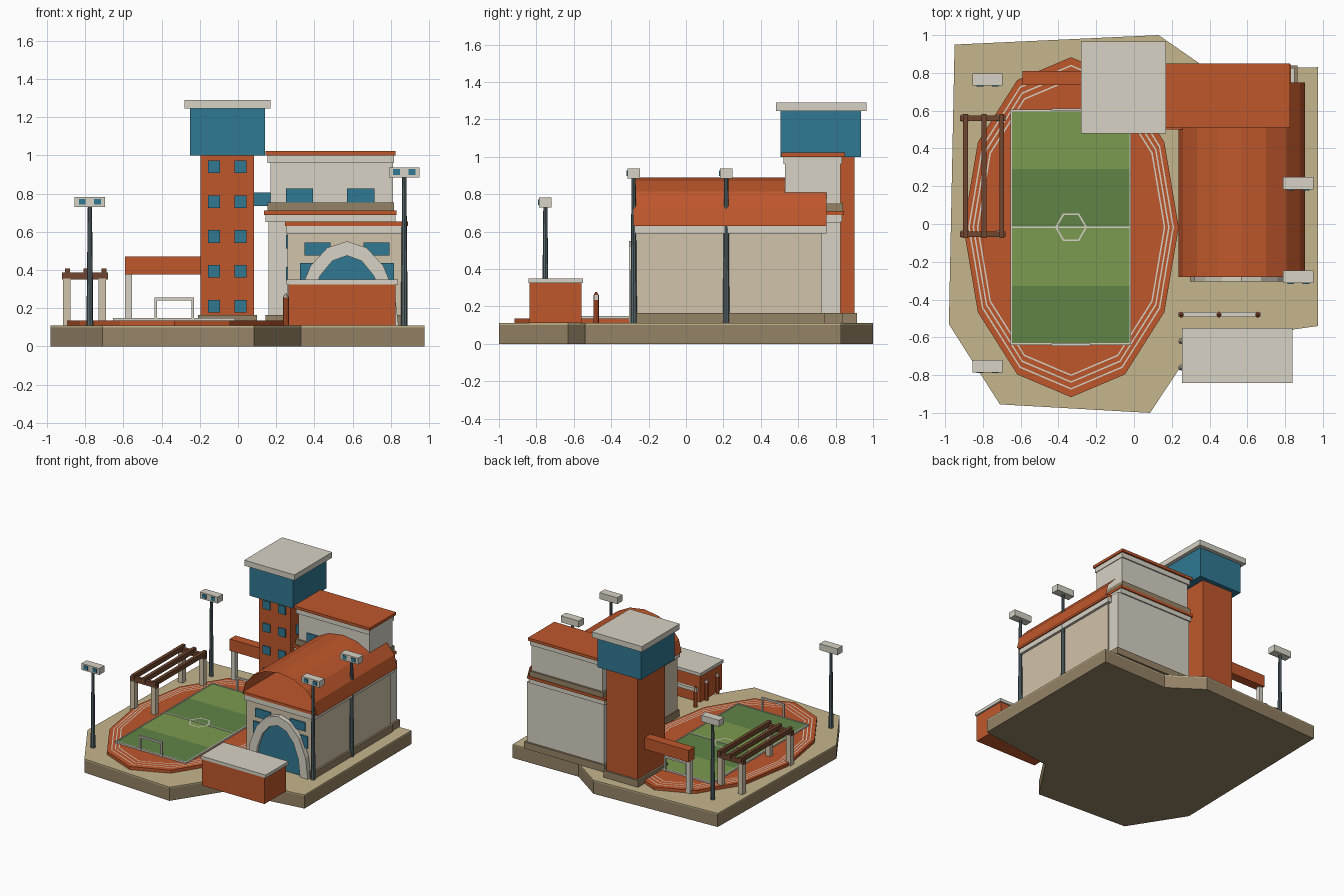
import bpy, math

if "Cube" in bpy.data.objects:
    bpy.data.objects.remove(bpy.data.objects["Cube"])

def mat(name, r, g, b):
    m = bpy.data.materials.new(name)
    m.diffuse_color = [(c / 255) ** 2.2 for c in (r, g, b)] + [1]
    m.use_nodes = True
    m.node_tree.nodes["Principled BSDF"].inputs["Base Color"].default_value = m.diffuse_color
    return m

RED = mat("brick_red", 190, 88, 48)
BLUE = mat("glass_blue", 52, 120, 145)
PALE = mat("pale_stone", 214, 209, 195)
TAN = mat("tan_wall", 208, 194, 168)
SAND = mat("sand", 196, 180, 140)
BROWN = mat("plinth_brown", 148, 130, 102)
WOOD = mat("wood", 112, 72, 50)
STEEL = mat("steel", 88, 104, 108)
LAWN = [mat("lawn_light", 122, 152, 80), mat("lawn_dark", 96, 130, 72)]

def mesh(name, verts, faces, m):
    me = bpy.data.meshes.new(name)
    me.from_pydata(verts, [], faces)
    me.materials.append(m)
    ob = bpy.data.objects.new(name, me)
    bpy.context.collection.objects.link(ob)
    return ob

def box(name, x0, x1, y0, y1, z0, z1, m):
    return prism(name, [(x0, y0), (x1, y0), (x1, y1), (x0, y1)], z0, z1, m)

def prism(name, pts, z0, z1, m, top=None):
    # extrude an anticlockwise outline upward; optional different top outline
    n = len(pts)
    v = [(x, y, z0) for x, y in pts] + [(x, y, z1) for x, y in (top or pts)]
    f = [tuple(range(n))[::-1], tuple(range(n, 2 * n))]
    f += [(i, (i + 1) % n, n + (i + 1) % n, n + i) for i in range(n)]
    return mesh(name, v, f, m)

def ellipse(cx, cy, rx, ry, n):
    return [(cx + rx * math.cos(2 * math.pi * i / n), cy + ry * math.sin(2 * math.pi * i / n)) for i in range(n)]

def post(name, x, y, z0, z1, r0, r1, m, n=8):
    return prism(name, ellipse(x, y, r0, r0, n), z0, z1, m, ellipse(x, y, r1, r1, n))

def ring(name, cx, cy, rx, ry, w, z, n, m):
    v = [(x, y, z) for x, y in ellipse(cx, cy, rx, ry, n) + ellipse(cx, cy, rx - w, ry - w, n)]
    return mesh(name, v, [(i, (i + 1) % n, n + (i + 1) % n, n + i) for i in range(n)], m)

# Ground slab
ground = [(-.98, -.53), (-.71, -.955), (.085, -1), (.33, -.63), (.975, -.54),
          (.975, .83), (.39, .82), (.13, 1), (-.95, .95)]
prism("ground_slab", ground, 0, .1, BROWN)
prism("ground_top", ground, .1, .11, SAND)

# Running track with lane lines
CX, CY = -.333, -.017
prism("track", ellipse(CX, CY, .57, .9, 12), .11, .135, RED)
for i, s in enumerate((.955, .915, .875)):
    ring(f"lane_line_{i}", CX, CY, .57 * s, .9 * s, .008, .137, 12, PALE)

# Pitch with mown bands and markings
for i in range(4):
    y1 = .6 - i * .309
    box(f"pitch_band_{i}", -.65, -.02, y1 - .309, y1, .12, .145, LAWN[i % 2])
for i, y in enumerate((-.636, CY, .6)):
    box(f"pitch_line_{i}", -.655, -.015, y - .005, y + .005, .135, .148, PALE)
for i, x in enumerate((-.65, -.02)):
    box(f"side_line_{i}", x - .005, x + .005, -.636, .6, .135, .148, PALE)
ring("centre_ring", CX, CY, .085, .085, .01, .148, 6, PALE)

# Goals
for y in (-.64, .605):
    for x in (-.43, -.237):
        box("goal_post", x - .007, x + .007, y - .007, y + .007, .13, .255, PALE)
    box("goal_bar", -.437, -.23, y - .007, y + .007, .241, .255, PALE)

# Pergola
for y in (-.055, .56):
    for x in (-.895, -.71):
        box("pergola_post", x - .02, x + .02, y - .02, y + .02, .11, .355, TAN)
    box("pergola_cross_beam", -.92, -.68, y - .014, y + .014, .35, .388, WOOD)
for x in (-.892, -.795, -.7):
    box("pergola_long_beam", x - .013, x + .013, -.075, .582, .37, .408, WOOD)

# Floodlights
for x, y, h in ((-.775, -.752, .73), (-.775, .765, .73), (.87, -.28, .885), (.87, .215, .885)):
    post("floodlight_pole", x, y, .11, h, .018, .011, STEEL)
    box("floodlight_head", x - .08, x + .08, y - .033, y + .033, h, h + .052, PALE)
    for dx in (-.04, .04):
        box("floodlight_lamp", x + dx - .018, x + dx + .018, y - .038, y - .03, h + .012, h + .042, BLUE)

# Tower
box("tower_plinth", -.21, .1, .53, .915, .11, .165, BROWN)
box("tower_shaft", -.195, .085, .55, .9, .11, 1.0, RED)
box("tower_cabin", -.25, .14, .505, .935, 1.0, 1.245, BLUE)
box("tower_roof", -.28, .17, .48, .965, 1.245, 1.29, PALE)
for z in (.21, .393, .575, .757, .94):
    for x in (-.125, .013):
        box("tower_window", x - .032, x + .032, .54, .555, z - .033, z + .033, BLUE)
box("link_bridge", .08, .18, .62, .75, .735, .805, BLUE)

# Covered walkway beside the tower
box("walkway_canopy", -.59, -.19, .735, .81, .375, .47, RED)
box("walkway_post", -.59, -.555, .755, .79, .11, .38, PALE)

# Rear block: stacked storeys and cornices
for name, x0, x1, y0, y1, z0, z1, m in (
        ("rear_plinth", .145, .865, .51, .84, .11, .165, BROWN),
        ("rear_lower_storey", .16, .85, .525, .825, .165, .65, PALE),
        ("rear_lower_cornice", .145, .825, .51, .835, .65, .688, PALE),
        ("rear_lower_roof", .135, .83, .5, .845, .688, .71, RED),
        ("rear_band", .155, .815, .515, .84, .71, .752, BROWN),
        ("rear_upper_storey", .17, .81, .53, .825, .752, .96, PALE),
        ("rear_upper_cornice", .155, .815, .52, .835, .96, 1.0, PALE),
        ("rear_upper_roof", .145, .825, .51, .85, 1.0, 1.022, RED)):
    box(name, x0, x1, y0, y1, z0, z1, m)
for x0 in (.25, .57):
    box("rear_upper_window", x0, x0 + .143, .52, .535, .752, .825, BLUE)
    for z in (.345, .512):
        box("rear_lower_window", x0, x0 + .143, .517, .53, z, z + .07, BLUE)

# Hall with an open-ended barrel roof
HX = .57
box("hall_plinth", .25, .875, -.275, .74, .11, .165, BROWN)
box("hall_body", .26, .86, -.265, .725, .165, .59, TAN)
box("hall_cornice", .25, .88, -.278, .75, .59, .63, PALE)
box("hall_eave", .245, .89, -.28, .75, .63, .653, RED)
arc = [(HX + .335 * math.cos(math.pi * i / 8), .63 + .26 * math.sin(math.pi * i / 8)) for i in range(9)]
mesh("hall_roof", [(x, -.28, z) for x, z in arc] + [(x, .75, z) for x, z in arc],
     [(i, i + 9, i + 10, i + 1)[::-1] for i in range(8)], RED)
for s in (-1, 1):
    for d, w, z0, z1 in ((.155, .068, .475, .545), (.18, .065, .34, .437)):
        x = HX + s * d
        box("hall_window", x - w, x + w, -.275, -.26, z0, z1, BLUE)

# Entrance arch and its glazing
def half(rx, rz, y):
    return [(HX + rx * math.cos(math.pi * i / 8), y, .11 + rz * math.sin(math.pi * i / 8)) for i in range(9)]

v = half(.27, .44, -.305) + half(.2, .365, -.305) + half(.27, .44, -.26) + half(.2, .365, -.26)
f = []
for i in range(8):
    a, b, c, d = i, i + 9, i + 18, i + 27
    f += [(a, a + 1, b + 1, b), (c, d, d + 1, c + 1), (a, c, c + 1, a + 1), (b, b + 1, d + 1, d)]
f += [(0, 9, 27, 18), (8, 26, 35, 17)]
mesh("entrance_arch", v, f, PALE)
mesh("entrance_glass", half(.2, .365, -.28), [tuple(range(9))[::-1]], BLUE)

# Kiosk
box("kiosk_body", .265, .825, -.838, -.56, .11, .325, RED)
box("kiosk_roof", .255, .838, -.842, -.55, .325, .35, PALE)

# Bollards and barrier
for x, y in ((.25, -.62), (.25, -.76), (.25, -.48), (.45, -.48), (.655, -.48)):
    post("bollard", x, y, .11, .255, .015, .015, RED)
    post("bollard_cap", x, y, .255, .278, .016, .004, PALE if y < -.5 else RED)
box("barrier_bar", .235, .67, -.493, -.467, .235, .262, PALE)
